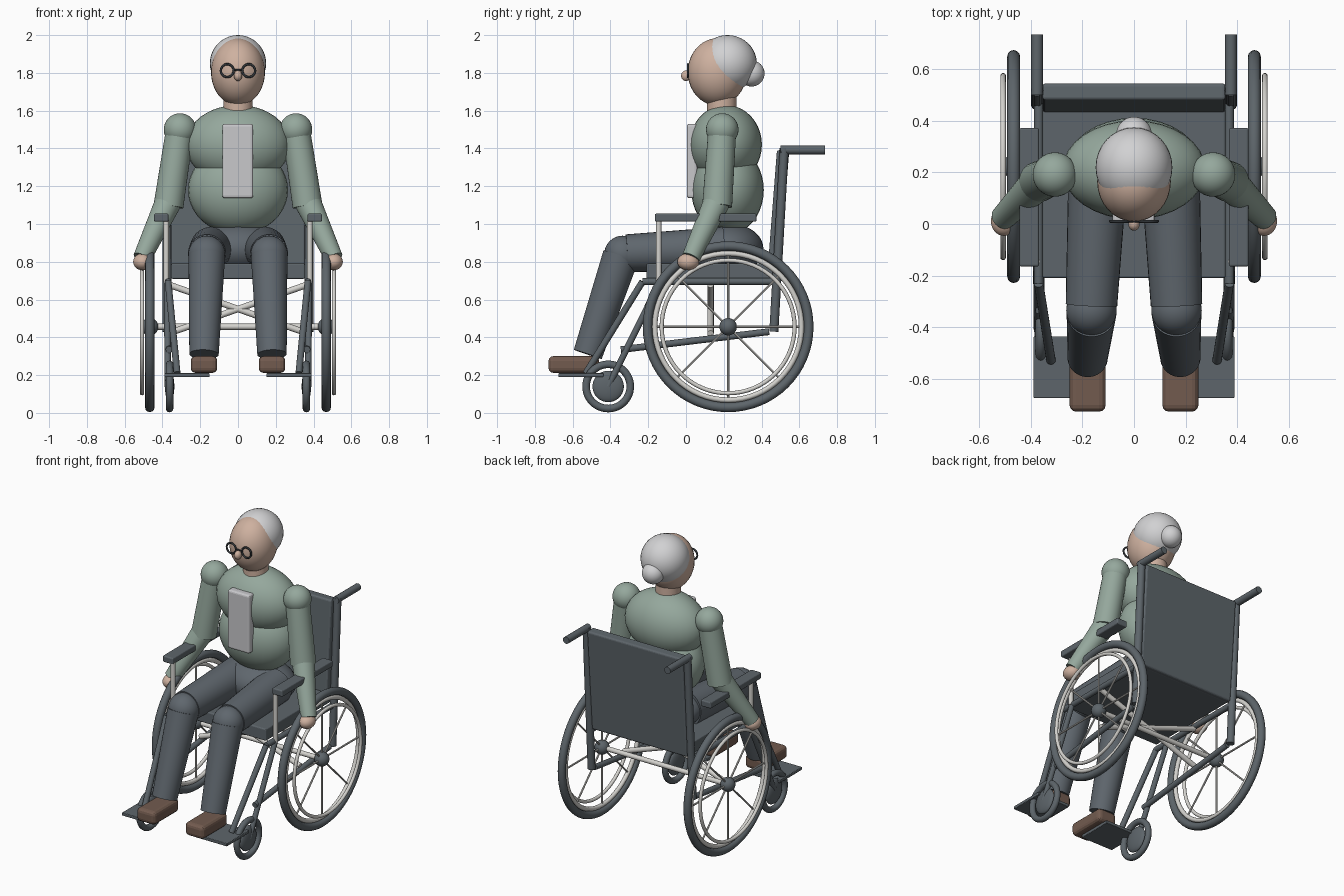
import bpy
from math import radians, pi, sin, cos, atan2
from mathutils import Vector

if "Cube" in bpy.data.objects:
    bpy.data.objects.remove(bpy.data.objects["Cube"], do_unlink=True)


def material(name, r, g, b):
    m = bpy.data.materials.new(name)
    m.use_nodes = True
    m.diffuse_color = (r, g, b, 1)
    m.node_tree.nodes["Principled BSDF"].inputs["Base Color"].default_value = (r, g, b, 1)
    return m


FRAME = material("slate frame", .11, .13, .145)
TROUSER = material("charcoal cloth", .115, .135, .155)
METAL = material("light metal", .66, .65, .62)
SWEATER = material("sage wool", .30, .39, .335)
SKIN = material("skin", .62, .44, .35)
HAIR = material("silver hair", .64, .64, .65)
PANEL = material("pale panel", .58, .58, .60)
SHOE = material("brown leather", .17, .105, .078)
DARK = material("dark wire", .03, .035, .04)


def finish(name, mat, smooth=True):
    o = bpy.context.object
    o.name = name
    o.data.materials.append(mat)
    if smooth:
        bpy.ops.object.shade_smooth_by_angle(angle=radians(40))
    return o


def ball(name, mat, loc, radii):
    bpy.ops.mesh.primitive_uv_sphere_add(segments=32, ring_count=20, radius=1, location=loc)
    bpy.context.object.scale = radii if isinstance(radii, tuple) else (radii,) * 3
    bpy.ops.object.transform_apply(location=False, rotation=False, scale=True)
    return finish(name, mat)


def rod(name, mat, a, b, r1, r2=None, sides=16):
    a, b = Vector(a), Vector(b)
    d = b - a
    bpy.ops.mesh.primitive_cone_add(vertices=sides, radius1=r1, radius2=r1 if r2 is None else r2,
                                    depth=d.length, location=(a + b) / 2,
                                    rotation=d.to_track_quat('Z', 'Y').to_euler())
    return finish(name, mat)


def box(name, mat, lo, hi, bevel=.008, tilt=0):
    lo, hi = Vector(lo), Vector(hi)
    bpy.ops.mesh.primitive_cube_add(size=1, location=(lo + hi) / 2)
    bpy.context.object.scale = hi - lo
    bpy.ops.object.transform_apply(location=False, rotation=False, scale=True)
    o = finish(name, mat, False)
    o.rotation_euler.x = tilt
    mod = o.modifiers.new("soft edges", 'BEVEL')
    mod.width, mod.segments = bevel, 3
    return o


def ring(name, mat, loc, major, minor, rot, segs=48):
    bpy.ops.mesh.primitive_torus_add(major_radius=major, minor_radius=minor, major_segments=segs,
                                     minor_segments=12, location=loc, rotation=rot)
    return finish(name, mat)


ACROSS = (0, pi / 2, 0)
HUB_Y, HUB_Z = .223, .456

# Seat, backrest, cross brace and axle
box("seat", FRAME, (-.355, -.21, .71), (.355, .47, .79))
lean = atan2(.05, .64)
box("backrest", FRAME, (-.355, .455, .71), (.355, .52, 1.39), .012, -lean)
rod("axle", METAL, (-.48, HUB_Y, HUB_Z), (.48, HUB_Y, HUB_Z), .016)
for s in (-1, 1):
    rod("cross_brace", METAL, (-.37 * s, .13, .68), (.37 * s, .13, .42), .017)

for side, s in (("left", 1), ("right", -1)):
    def at(x, y, z):
        return (s * x, y, z)

    def slab(name, mat, lo, hi, bevel):
        xs = sorted((s * lo[0], s * hi[0]))
        return box(name, mat, (xs[0], *lo[1:]), (xs[1], *hi[1:]), bevel)

    n = side + "_"
    # Drive wheel
    ring(n + "tire", FRAME, at(.467, HUB_Y, HUB_Z), .427, .025, ACROSS, 64)
    ring(n + "rim", METAL, at(.467, HUB_Y, HUB_Z), .388, .014, ACROSS, 64)
    ring(n + "handrim", METAL, at(.508, HUB_Y, HUB_Z), .352, .011, ACROSS, 64)
    ball(n + "hub", FRAME, at(.467, HUB_Y, HUB_Z), .046)
    for i in range(8):
        a = i * pi / 4
        rod(n + "spoke", METAL, at(.467, HUB_Y, HUB_Z),
            at(.467, HUB_Y + .385 * cos(a), HUB_Z + .385 * sin(a)), .006, sides=8)
    # Caster
    ring(n + "caster_tire", FRAME, at(.362, -.412, .14), .117, .02, ACROSS)
    ball(n + "caster_hub", FRAME, at(.362, -.412, .14), (.025, .083, .083))
    # Frame tubes
    rod(n + "caster_fork", FRAME, at(.375, -.14, .69), at(.372, -.412, .14), .017)
    rod(n + "seat_rail", FRAME, at(.37, -.23, .695), at(.37, .48, .695), .018)
    rod(n + "lower_rail", FRAME, at(.365, -.345, .335), at(.37, .44, .43), .018)
    rod(n + "footrest_hanger", FRAME, at(.37, -.23, .695), at(.322, -.53, .21), .018)
    rod(n + "back_post", FRAME, at(.376, .465, .43), at(.376, .52, 1.40), .024)
    rod(n + "push_handle", FRAME, at(.376, .50, 1.392), at(.376, .735, 1.392), .023)
    rod(n + "arm_support", METAL, at(.38, -.145, .69), at(.38, -.145, 1.02), .015)
    slab(n + "armrest", FRAME, (.368, -.165, 1.012), (.445, .373, 1.055), .008)
    slab(n + "footplate", FRAME, (.15, -.675, .19), (.39, -.437, .21), .004)
    # Leg and shoe
    rod(n + "thigh", TROUSER, at(.165, -.315, .845), at(.14, .2, .87), .1, .115, 32)
    ball(n + "knee", TROUSER, at(.165, -.335, .84), .098)
    rod(n + "shin", TROUSER, at(.165, -.345, .83), at(.18, -.52, .31), .097, .078, 32)
    slab(n + "shoe", SHOE, (.11, -.728, .212), (.25, -.46, .30), .025)
    # Arm and hand
    ball(n + "shoulder", SWEATER, at(.307, .192, 1.5), .086)
    rod(n + "upper_arm", SWEATER, at(.307, .192, 1.5), at(.368, .165, 1.095), .074, .079, 32)
    ball(n + "elbow", SWEATER, at(.375, .16, 1.11), .068)
    rod(n + "forearm", SWEATER, at(.372, .16, 1.11), at(.508, .025, .82), .07, .048, 32)
    ball(n + "hand", SKIN, at(.505, .012, .80), (.05, .058, .045))
    # Spectacle lens rim
    ring(n + "lens_rim", DARK, at(.057, .01, 1.812), .034, .006, (pi / 2, 0, 0), 28)

# Body
ball("hips", TROUSER, (0, .22, .87), (.25, .19, .135))
ball("belly", SWEATER, (0, .22, 1.18), (.265, .192, .235))
ball("chest", SWEATER, (0, .21, 1.42), (.278, .192, .21))
box("chest_panel", PANEL, (-.083, .004, 1.137), (.08, .06, 1.53), .014)

# Head
rod("neck", SKIN, (0, .19, 1.56), (0, .19, 1.72), .078, sides=32)
ball("head", SKIN, (0, .165, 1.805), (.143, .156, .178))
ball("hair", HAIR, (0, .22, 1.85), (.149, .155, .15))
ball("hair_bun", HAIR, (0, .347, 1.797), .069)
ball("nose", SKIN, (0, .0, 1.785), (.022, .026, .028))
rod("bridge", DARK, (-.025, .01, 1.815), (.025, .01, 1.815), .005, sides=8)
